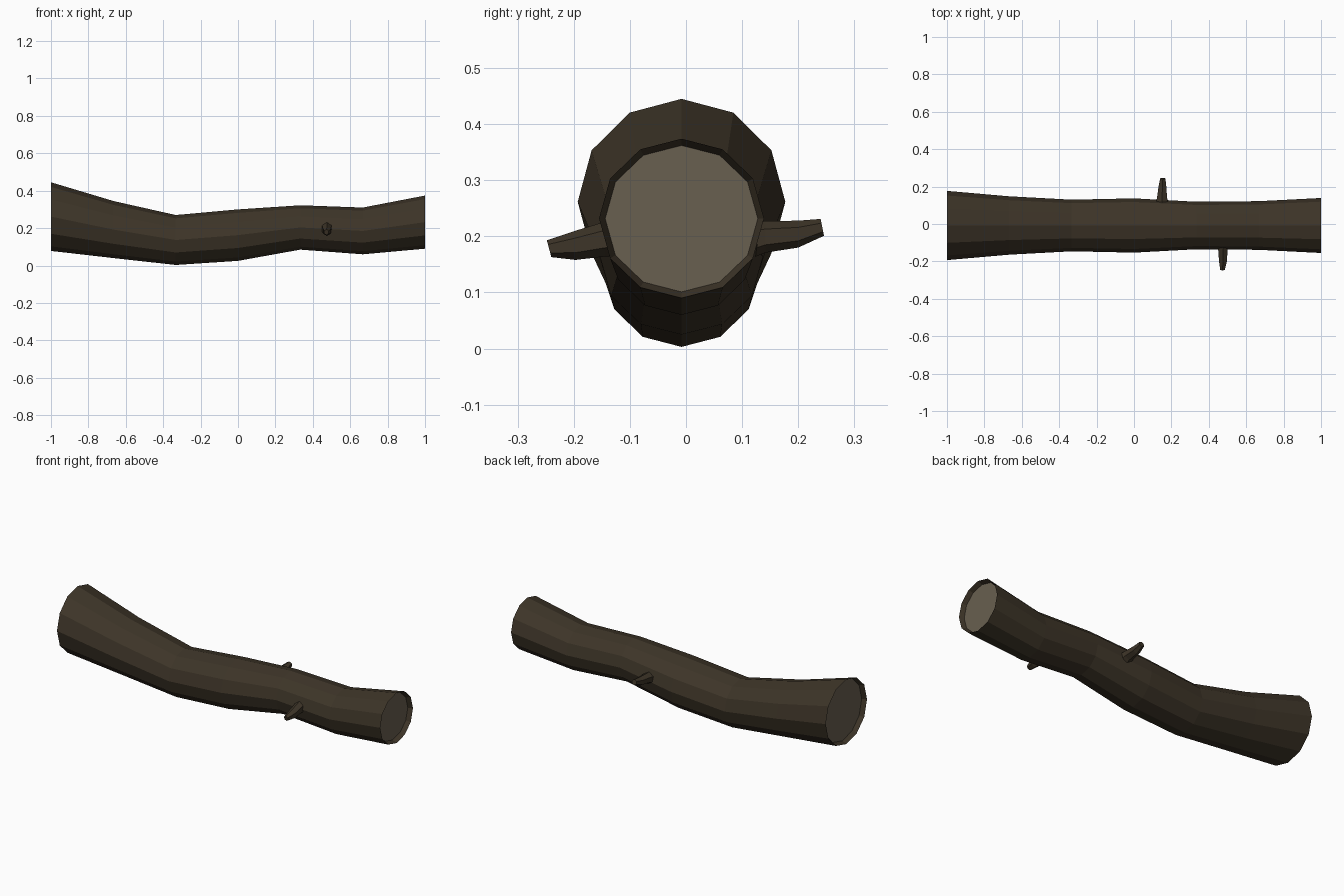
import bpy, bmesh, math
from mathutils import Vector

if "Cube" in bpy.data.objects:
    bpy.data.objects.remove(bpy.data.objects["Cube"])


def material(name, rgb):
    m = bpy.data.materials.new(name)
    m.diffuse_color = (*rgb, 1)
    m.use_nodes = True
    m.node_tree.nodes["Principled BSDF"].inputs["Base Color"].default_value = m.diffuse_color
    return m


bark = material("bark", (0.047, 0.035, 0.021))
wood = material("cut_wood", (0.14, 0.115, 0.08))


def finish(name, bm, mats):
    bmesh.ops.recalc_face_normals(bm, faces=bm.faces)
    me = bpy.data.meshes.new(name)
    bm.to_mesh(me)
    bm.free()
    for m in mats:
        me.materials.append(m)
    ob = bpy.data.objects.new(name, me)
    bpy.context.collection.objects.link(ob)
    return ob


def loft(bm, sections, sides, point):
    """Bridge rings of verts and cap both ends; returns the two caps."""
    rings = [[bm.verts.new(point(s, 2 * math.pi * i / sides)) for i in range(sides)]
             for s in sections]
    for a, b in zip(rings, rings[1:]):
        for i in range(sides):
            j = (i + 1) % sides
            bm.faces.new((a[i], a[j], b[j], b[i]))
    return bm.faces.new(rings[0]), bm.faces.new(rings[-1])


# Trunk: x, bottom z, top z, half width; ends turn inward to recessed cut faces
trunk = [(-0.975, 0.09, 0.433, 0.173), (-1, 0.078, 0.445, 0.185),
         (-0.667, 0.04, 0.345, 0.156), (-0.333, 0.003, 0.27, 0.138),
         (0, 0.025, 0.30, 0.145), (0.333, 0.085, 0.322, 0.127),
         (0.667, 0.06, 0.31, 0.130), (1, 0.09, 0.374, 0.147),
         (0.975, 0.101, 0.362, 0.136)]
bm = bmesh.new()
caps = loft(bm, trunk, 12, lambda s, a: Vector((
    s[0], -0.008 + s[3] * math.sin(a), (s[1] + s[2]) / 2 + (s[2] - s[1]) / 2 * math.cos(a))))
for c in caps:
    c.material_index = 1
finish("log_trunk", bm, [bark, wood])


# Broken twigs: x, y, z, half width, half height, tilt of ring in y
def twig(name, sections):
    bm = bmesh.new()
    loft(bm, sections, 6, lambda s, a: Vector((
        s[0] + s[3] * math.sin(a), s[1] + s[5] * math.cos(a), s[2] + s[4] * math.cos(a))))
    finish(name, bm, [bark])


twig("front_twig", [(0.475, -0.10, 0.203, 0.035, 0.036, 0),
                    (0.475, -0.145, 0.195, 0.028, 0.031, 0),
                    (0.476, -0.197, 0.184, 0.025, 0.026, 0),
                    (0.473, -0.244, 0.178, 0.014, 0.015, -0.004)])
twig("back_twig", [(0.15, 0.10, 0.19, 0.04, 0.036, 0),
                   (0.15, 0.142, 0.199, 0.031, 0.028, 0),
                   (0.152, 0.20, 0.204, 0.024, 0.024, 0),
                   (0.154, 0.243, 0.216, 0.016, 0.015, -0.003)])
